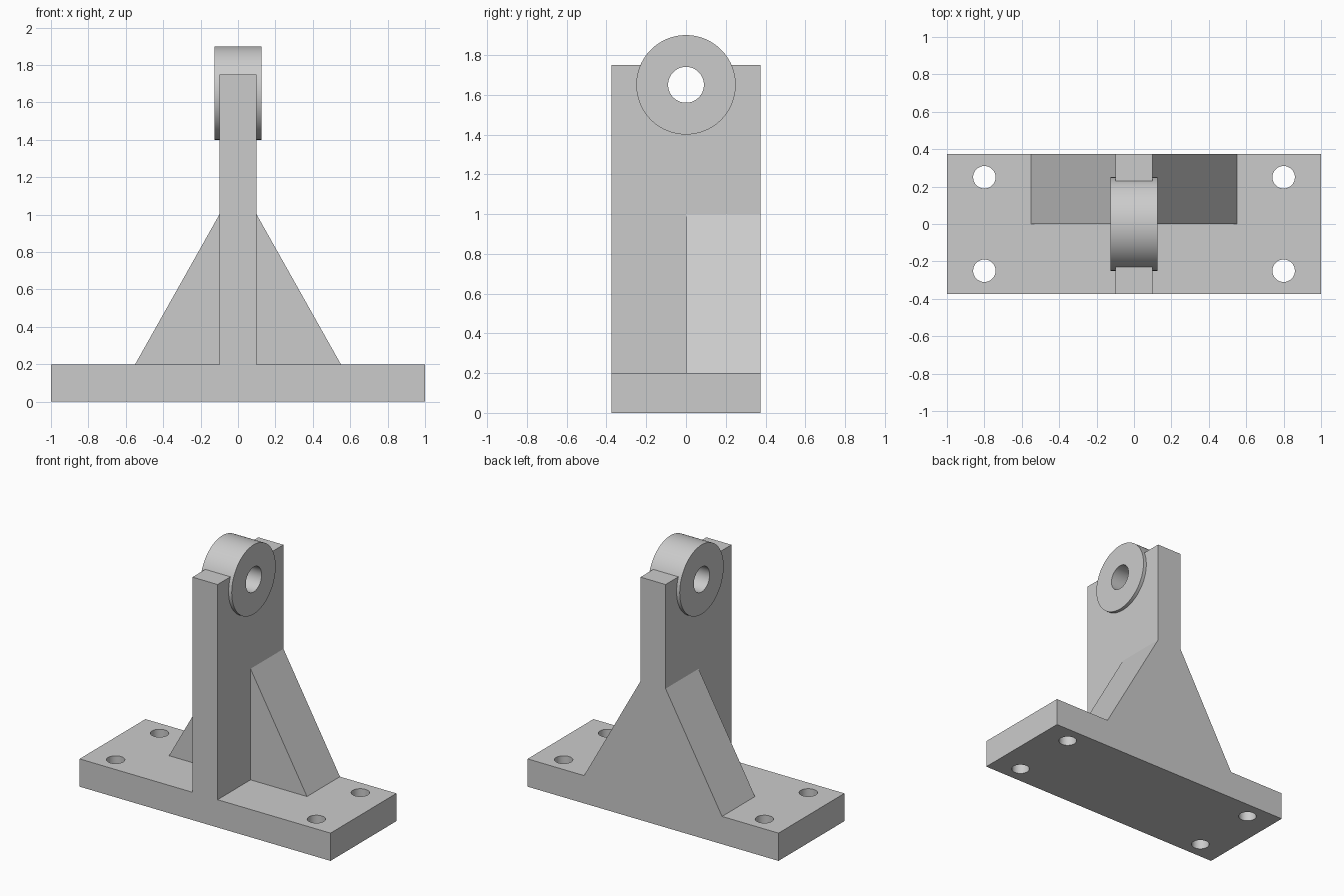
import bpy, bmesh, math
from mathutils import Matrix

default = bpy.data.objects.get("Cube")
if default:
    bpy.data.objects.remove(default, do_unlink=True)

GREY = (0.6, 0.6, 0.6, 1.0)
metal = bpy.data.materials.new("light grey")
metal.use_nodes = True
metal.diffuse_color = GREY
metal.node_tree.nodes["Principled BSDF"].inputs["Base Color"].default_value = GREY

BASE_TOP = 0.2
HALF_DEPTH = 0.375
HALF_WALL = 0.1
PIVOT = (0, 0, 1.65)
BARREL_R = 0.25


def add_object(name, bm):
    bmesh.ops.recalc_face_normals(bm, faces=bm.faces[:])
    mesh = bpy.data.meshes.new(name)
    bm.to_mesh(mesh)
    bm.free()
    mesh.materials.append(metal)
    obj = bpy.data.objects.new(name, mesh)
    bpy.context.collection.objects.link(obj)
    return obj


def extrude_profile(name, points, y0, y1):
    """Extrude an XZ outline along Y."""
    bm = bmesh.new()
    face = bm.faces.new([bm.verts.new((x, y0, z)) for x, z in points])
    new = bmesh.ops.extrude_face_region(bm, geom=[face])["geom"]
    verts = [v for v in new if isinstance(v, bmesh.types.BMVert)]
    bmesh.ops.translate(bm, verts=verts, vec=(0, y1 - y0, 0))
    return add_object(name, bm)


def cylinder(name, radius, length, center, along_x=False):
    bm = bmesh.new()
    turn = Matrix.Rotation(math.pi / 2, 4, "Y") if along_x else Matrix()
    bmesh.ops.create_cone(bm, cap_ends=True, segments=96, radius1=radius,
                          radius2=radius, depth=length,
                          matrix=Matrix.Translation(center) @ turn)
    return add_object(name, bm)


def select_only(obj):
    bpy.ops.object.select_all(action="DESELECT")
    obj.select_set(True)
    bpy.context.view_layer.objects.active = obj


def cut(obj, cutter):
    cutter.hide_render = True
    mod = obj.modifiers.new("cut", "BOOLEAN")
    mod.operation = "DIFFERENCE"
    mod.solver = "EXACT"
    mod.object = cutter
    select_only(obj)
    bpy.ops.object.modifier_apply(modifier=mod.name)
    bpy.data.objects.remove(cutter, do_unlink=True)


def smooth(obj):
    select_only(obj)
    bpy.ops.object.shade_smooth_by_angle(angle=math.radians(30))


# Base plate with four bolt holes
base = extrude_profile("base_plate", [(-1, 0), (1, 0), (1, BASE_TOP), (-1, BASE_TOP)],
                       -HALF_DEPTH, HALF_DEPTH)
for x in (-0.8, 0.8):
    for y in (-0.25, 0.25):
        cut(base, cylinder("bolt_cutter", 0.06, 1, (x, y, 0.1)))
smooth(base)

# Upright wall, with a saddle for the pivot barrel
wall = extrude_profile("upright_wall",
                       [(-HALF_WALL, BASE_TOP), (HALF_WALL, BASE_TOP),
                        (HALF_WALL, 1.75), (-HALF_WALL, 1.75)],
                       -HALF_DEPTH, HALF_DEPTH)
cut(wall, cylinder("saddle_cutter", BARREL_R, 1, PIVOT, True))
smooth(wall)

# Pivot barrel with a through bore
barrel = cylinder("pivot_barrel", BARREL_R, 0.25, PIVOT, True)
cut(barrel, cylinder("bore_cutter", 0.09, 1, PIVOT, True))
smooth(barrel)

# Triangular gussets on the rear half of both sides
for side, name in ((1, "left_gusset"), (-1, "right_gusset")):
    extrude_profile(name, [(side * HALF_WALL, BASE_TOP), (side * 0.55, BASE_TOP),
                           (side * HALF_WALL, 1.0)], 0, HALF_DEPTH)
